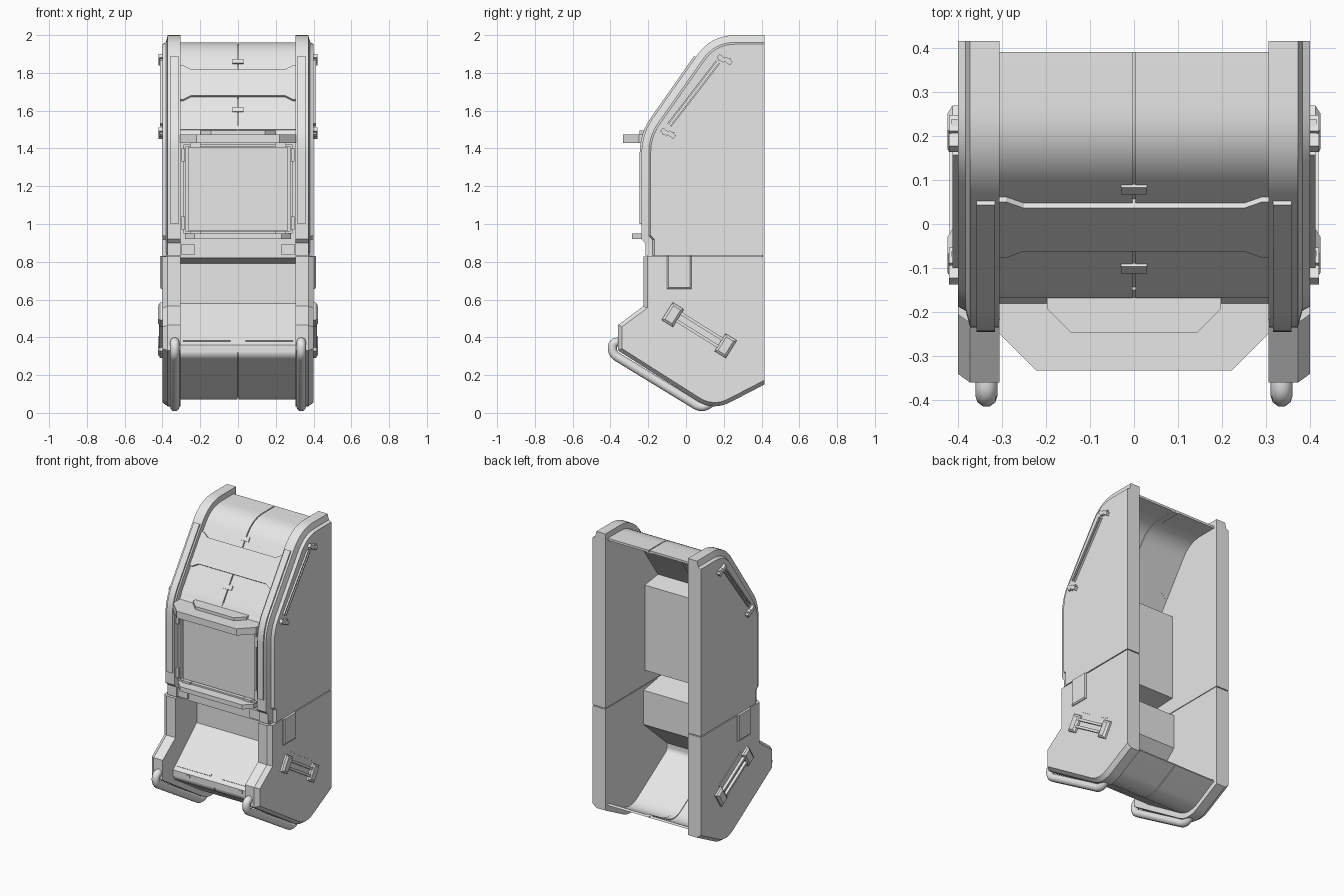
import bpy, bmesh, math
from mathutils import Vector, Matrix

cube = bpy.data.objects.get("Cube")
if cube:
    bpy.data.objects.remove(cube, do_unlink=True)

GREY = (0.8, 0.8, 0.8, 1)
mat = bpy.data.materials.new("plain_grey")
mat.use_nodes = True
mat.diffuse_color = GREY
mat.node_tree.nodes["Principled BSDF"].inputs["Base Color"].default_value = GREY


# ---------- helpers ----------
def finish(name, bm):
    bmesh.ops.recalc_face_normals(bm, faces=bm.faces[:])
    mesh = bpy.data.meshes.new(name)
    for f in bm.faces:
        f.smooth = True
    bm.to_mesh(mesh)
    bm.free()
    mesh.set_sharp_from_angle(angle=math.radians(28))
    mesh.materials.append(mat)
    obj = bpy.data.objects.new(name, mesh)
    bpy.context.collection.objects.link(obj)
    return obj


def loft(name, sections):
    """Closed solid through matching rings of 3D points."""
    bm = bmesh.new()
    rings = [[bm.verts.new(p) for p in s] for s in sections]
    n = len(rings[0])
    for a, b in zip(rings, rings[1:]):
        for i in range(n):
            j = (i + 1) % n
            bm.faces.new((a[i], a[j], b[j], b[i]))
    bm.faces.new(rings[0])
    bm.faces.new(rings[-1])
    return finish(name, bm)


def at_x(x, poly):
    return [(x, y, z) for y, z in poly]


def prism(name, poly, x0, x1):
    return loft(name, [at_x(x0, poly), at_x(x1, poly)])


def slab(name, poly, z0, z1):
    return loft(name, [[(x, y, z) for x, y in poly] for z in (z0, z1)])


def box(name, centre, size, angle=0.0):
    bm = bmesh.new()
    m = Matrix.Translation(centre) @ Matrix.Rotation(angle, 4, 'X') @ Matrix.Diagonal((*size, 1))
    bmesh.ops.create_cube(bm, size=1, matrix=m)
    return finish(name, bm)


def rounded(pts, radii, steps=8):
    """Replace corners that have a radius by a smooth bend."""
    out = []
    for i, p in enumerate(pts):
        r = radii.get(i)
        p = Vector(p)
        if not r:
            out.append(p)
            continue
        a = p + (Vector(pts[i - 1]) - p).normalized() * r
        b = p + (Vector(pts[i + 1]) - p).normalized() * r
        for k in range(steps + 1):
            t = k / steps
            out.append(a * (1 - t) ** 2 + p * 2 * t * (1 - t) + b * t * t)
    return out


def offset(path, dist, closed=False, keep=lambda a, b: False):
    """Shift a path to its left; edges matching keep stay in place."""
    n, out = len(path), []
    for i, p in enumerate(path):
        edges = []
        for a, b in ((i - 1, i), (i, i + 1)):
            if closed or (a >= 0 and b < n):
                q, r = path[a % n], path[b % n]
                d = (r - q).normalized()
                edges.append((Vector((-d.y, d.x)), 0 if keep(q, r) else dist))
        (n1, d1), (n2, d2) = edges[0], edges[-1]
        det = n1.x * n2.y - n1.y * n2.x
        if abs(det) < 0.02:
            out.append(p + n1 * d1)
        else:
            out.append(p + Vector(((d1 * n2.y - d2 * n1.y) / det, (n1.x * d2 - n2.x * d1) / det)))
    return out


def clip(path, top, bottom):
    out = []
    for a, b in zip(path, path[1:]):
        if a.y <= top and a.y >= bottom:
            out.append(a)
        for level in (top, bottom):
            if a.y > level > b.y:
                out.append(a.lerp(b, (a.y - level) / (a.y - b.y)))
    return out


def ribbon(path, thick):
    return list(path) + offset(path, thick)[::-1]


# ---------- side panels ----------
SEAM = 0.83
upper = rounded([(0.415, SEAM + .003), (0.415, 2.0), (0.133, 2.0), (-0.235, 1.476),
                 (-0.235, 0.92), (-0.215, 0.9), (-0.215, SEAM + .003)], {2: 0.13, 3: 0.1})
lower = rounded([(-0.225, SEAM - .003), (-0.225, 0.565), (-0.36, 0.465), (-0.36, 0.33),
                 (0.144, 0.01), (0.415, 0.15), (0.415, SEAM - .003)], {4: 0.1})


def straight_edge(a, b):
    return (a.x > 0.41 and b.x > 0.41) or (abs(a.y - SEAM) < 0.01 and abs(b.y - SEAM) < 0.01)


def panel(name, outline, layers, s):
    loft(name, [at_x(s * x, offset(outline, d, True, straight_edge)) for x, d in layers])


SLOPE = math.atan2(1, 0.703)
for s, side in ((1, "left"), (-1, "right")):
    panel(side + "_upper_panel", upper, [(.305, 0), (.372, 0), (.382, .038), (.4, .048)], s)
    panel(side + "_lower_panel", lower, [(.305, 0), (.372, 0), (.4, .02)], s)
    box(side + "_seam_filler", (s * .345, .1, SEAM), (.07, .61, .04))
    # long rail along the front edge
    rail = clip(offset(upper[1:], -0.01), 1.89, 1.0)
    prism(side + "_front_rail", ribbon(rail, 0.03), s * .315, s * .358)
    # joint block on the seam
    loft(side + "_joint_block", [[(s * x, y, z) for y, z in
         ((-.1 + d, .655 + d), (.03 - d, .655 + d), (.03 - d, .83), (-.1 + d, .83))]
         for x, d in ((.37, 0), (.405, 0), (.412, .008))])
    # slim upper rod with its two clips
    rod = math.atan2(.35, .27)
    for k in (-.01, .01):
        box(side + "_upper_rod", (s * .404, .04 + k * .8, 1.69 - k * .6), (.016, .42, .008), rod)
    for y, z in ((.205, 1.87), (-.095, 1.48)):
        for k in (-.017, .017):
            box(side + "_rod_clip", (s * .405, y + k, z - k * .4), (.03, .024, .045), rod)
        box(side + "_rod_clip_pin", (s * .402, y, z), (.024, .065, .02), rod - 1)
    # lower carrying grip
    tilt = math.radians(-32)
    for y, z in ((-.07, .52), (.21, .355)):
        loft(side + "_grip_bracket", [[(s * x, *(Vector((y, z)) + Matrix.Rotation(tilt, 2) @ Vector(c)))
             for c in ((-a, -b), (a, -b), (a, b), (-a, b))]
             for x, a, b in ((.39, .035, .055), (.412, .035, .055), (.423, .022, .042))])
    for k in (-.025, .02):
        box(side + "_grip_bar", (s * .41, .07 - k * .53, .437 + k * .85 * -1), (.018, .26, .016), tilt)
    box(side + "_grip_trim", (s * .4, .108, .503), (.008, .28, .008), tilt)
    # tubular foot handle
    path = rounded([(-.33, .375), (-.39, .375), (-.39, .312), (.085, .022), (.14, .06)],
                   {1: .03, 2: .03, 3: .04}, 6)
    cu = bpy.data.curves.new(side + "_foot_handle", 'CURVE')
    cu.dimensions = '3D'
    cu.bevel_depth = 0.025
    cu.bevel_resolution = 3
    cu.use_fill_caps = True
    sp = cu.splines.new('POLY')
    sp.points.add(len(path) - 1)
    for pt, p in zip(sp.points, path):
        pt.co = (s * .335, p.x, p.y, 1)
    cu.materials.append(mat)
    bpy.context.collection.objects.link(bpy.data.objects.new(side + "_foot_handle", cu))

# ---------- upper cover ----------
cover = offset(upper[1:], 0.038)
cover[0] = Vector((0.39, cover[0].y))
top_path = clip(cover, 2.0, 1.8)
low_path = clip(cover, 1.7, 1.5)
for s, side in ((1, "left"), (-1, "right")):
    prism(side + "_top_cover", ribbon(top_path, 0.015), s * .003, s * .31)
    prism(side + "_low_cover", ribbon(low_path, 0.015), s * .003, s * .31)
prism("cover_backing", ribbon(offset(clip(cover, 2.0, 1.5), 0.012), 0.008), -.02, .02)
band = offset(upper[1:], 0.024)
wide = ribbon(clip(band, 1.84, 1.66), 0.03)
slim = ribbon(clip(band, 1.82, 1.68), 0.03)
loft("middle_band", [at_x(-.31, wide), at_x(-.29, wide), at_x(-.25, slim),
                     at_x(.25, slim), at_x(.29, wide), at_x(.31, wide)])
for z in (1.86, 1.605):
    y = .133 - (2 - z) * .703 + .036 / math.sin(SLOPE)
    box("cover_latch", (0, y, z), (.058, .028, .01), SLOPE)

# ---------- screen ----------
prism("screen_housing", [(-.19, .92), (-.19, 1.46), (-.15, 1.52), (0, 1.5), (0, .93)], -.306, .306)
box("screen", (0, -.195, 1.185), (.53, .02, .44))
for s in (1, -1):
    box("screen_side_frame", (s * .282, -.2, 1.185), (.014, .04, .47))
    box("screen_end_frame", (0, -.2, 1.185 + s * .232), (.55, .04, .014))
    for k in (1, -1):
        box("screen_corner_side", (s * .29, -.208, 1.185 + k * .18), (.02, .04, .07))
        box("screen_corner_end", (s * .225, -.208, 1.185 + k * .232), (.06, .04, .022))


def tray(name, half, back, front, cut, z0, z1):
    slab(name, [(-half, back), (-half, front + cut), (cut - half, front), (half - cut, front),
                (half, front + cut), (half, back)], z0, z1)


tray("screen_hood", .306, -.14, -.333, .085, 1.43, 1.475)
tray("hood_raised_pad", .198, -.14, -.247, .055, 1.47, 1.495)
tray("screen_sill", .28, -.18, -.285, .05, .92, .95)

# ---------- collection bay and bottom ----------
bay = [Vector(p) for p in ((-.19, .925), (-.19, .82), (0, .79), (0, .58), (-.25, .36), (-.25, .32))]
prism("bay_shell", ribbon(bay, 0.014), -.306, .306)
for s, side in ((1, "left"), (-1, "right")):
    box(side + "_bay_tab", (s * .265, -.195, .865), (.07, .02, .06))
    ang = math.atan2(.22, .25)
    box(side + "_bay_strip", (s * .165, -.222, .385), (.25, .018, .008), ang)
    box(side + "_bay_notch", (s * .195, -.246, .347), (.03, .018, .018))
    floor = rounded([(-.25, .35), (-.25, .3), (.15, .045), (.39, .175)], {1: .03, 2: .1})
    prism(side + "_bottom_cover", ribbon(floor, 0.014), s * .003, s * .31)
prism("bottom_backing", ribbon(offset(floor, 0.011), 0.008), -.02, .02)
